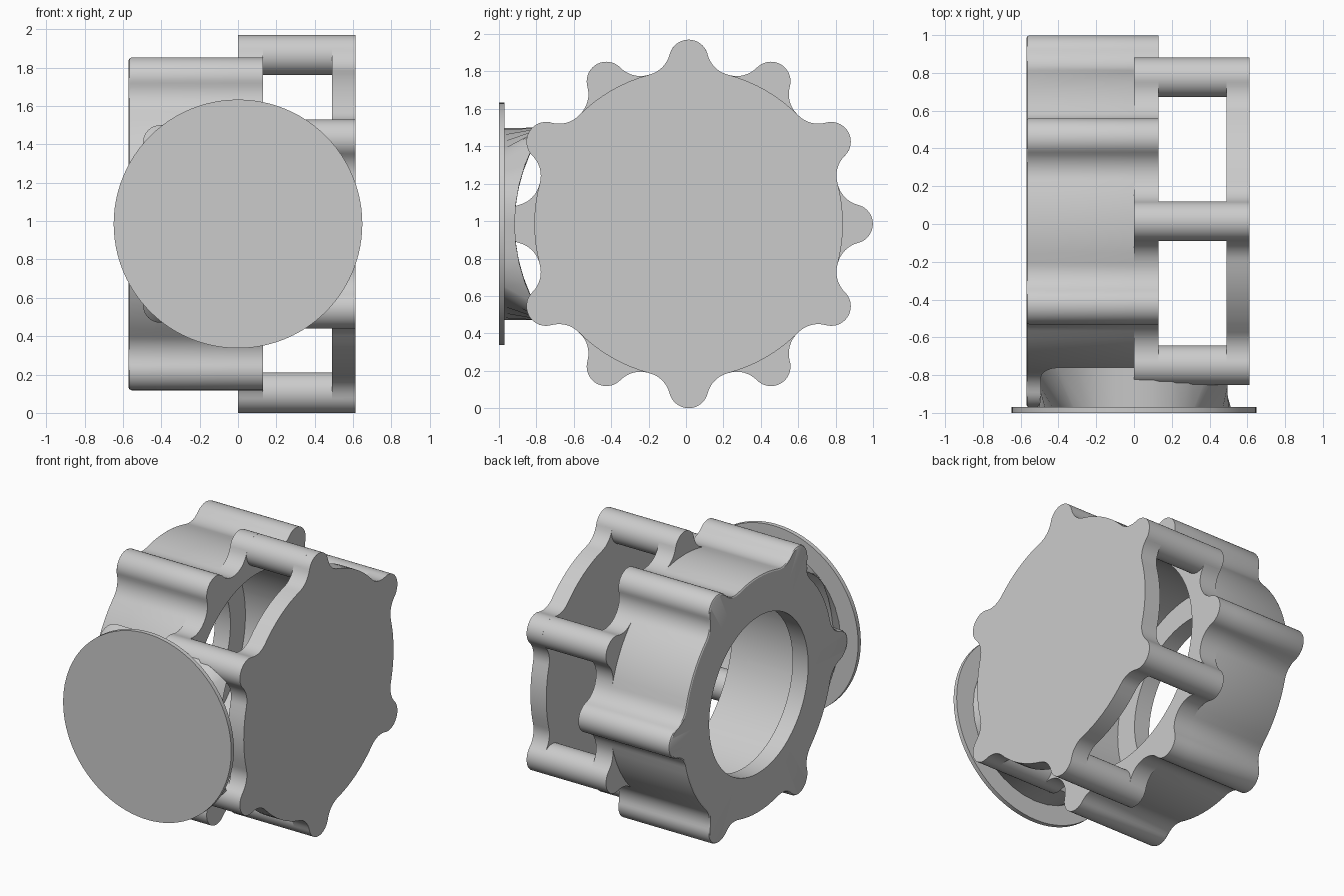
import bpy, bmesh
from math import sin, cos, pi, radians, sqrt, acos, atan2

cube = bpy.data.objects.get("Cube")
if cube:
    bpy.data.objects.remove(cube)

CY, CZ = 0.014, 0.985              # axis of the housing
BASE, LOBE, LOBE_R, FILLET = 0.825, 0.88, 0.105, 0.15
HOLE, BORE = 0.545, 0.71

grey = bpy.data.materials.new("plain grey")
grey.use_nodes = True
colour = (0.6, 0.6, 0.6, 1)
grey.diffuse_color = colour
grey.node_tree.nodes["Principled BSDF"].inputs["Base Color"].default_value = colour


def loft(name, loops, ring=False):
    """Bridge equal loops of points; close into a ring or cap both ends."""
    bm = bmesh.new()
    rows = [[bm.verts.new(p) for p in loop] for loop in loops]
    pairs = list(zip(rows, rows[1:]))
    if ring:
        pairs.append((rows[-1], rows[0]))
    else:
        bm.faces.new(rows[0])
        bm.faces.new(rows[-1])
    for a, b in pairs:
        n = len(a)
        for i in range(n):
            j = (i + 1) % n
            bm.faces.new((a[i], a[j], b[j], b[i]))
    bmesh.ops.recalc_face_normals(bm, faces=bm.faces)
    mesh = bpy.data.meshes.new(name)
    bm.to_mesh(mesh)
    bm.free()
    obj = bpy.data.objects.new(name, mesh)
    mesh.materials.append(grey)
    bpy.context.collection.objects.link(obj)
    bpy.ops.object.select_all(action='DESELECT')
    obj.select_set(True)
    bpy.context.view_layer.objects.active = obj
    bpy.ops.object.shade_smooth_by_angle(angle=radians(30))
    return obj


def arc(cx, cy, r, a0, a1, n):
    return [(cx + r * cos(a0 + (a1 - a0) * i / n),
             cy + r * sin(a0 + (a1 - a0) * i / n)) for i in range(n + 1)]


def lobed_outline(count, start):
    """Circle with filleted round lobes."""
    d = BASE + FILLET
    half = acos((d * d + LOBE ** 2 - (LOBE_R + FILLET) ** 2) / (2 * LOBE * d))
    fx, fy = d * cos(half), d * sin(half)
    turn = atan2(fy, fx - LOBE)
    rise = arc(LOBE, 0, LOBE_R, -turn, turn, 20)
    fall = arc(fx, fy, FILLET, turn + pi, half + pi, 8)
    if fall[-1][0] < 0:
        fall = arc(fx, fy, FILLET, turn - pi, half - pi, 8)
    enter = [(x, -y) for x, y in reversed(fall)]
    flat = arc(0, 0, BASE, half, 2 * pi / count - half, 8)
    sector = enter[:-1] + rise + fall[1:] + flat[1:-1]
    pts = []
    for k in range(count):
        a = start + 2 * pi * k / count
        pts += [(x * cos(a) - y * sin(a), x * sin(a) + y * cos(a)) for x, y in sector]
    return pts


def at_x(pts, x, scale=1):
    return [(x, CY + u * scale, CZ + v * scale) for u, v in pts]


def circle_at(pts, x, r):
    return [(x, CY + r * cos(atan2(v, u)), CZ + r * sin(atan2(v, u))) for u, v in pts]


# Hollow body with a softened back rim and an open bore
body = lobed_outline(6, 0)
loft("body_shell", [
    circle_at(body, -0.57, HOLE), at_x(body, -0.57, 0.985), at_x(body, -0.565, 0.995),
    at_x(body, -0.555), at_x(body, 0), circle_at(body, 0, BORE),
    circle_at(body, -0.45, BORE), circle_at(body, -0.45, HOLE)], ring=True)

# Collar where body lobes and arm lobes meet
collar = lobed_outline(12, 0)
loft("collar", [at_x(collar, 0), at_x(collar, 0.13),
                circle_at(collar, 0.13, BORE), circle_at(collar, 0, BORE)], ring=True)

# Solid end plate
plate = lobed_outline(6, pi / 6)
loft("end_plate", [at_x(plate, 0.49), at_x(plate, 0.612)])

# Round arms joining the plate to the collar
for k in range(6):
    a = pi / 6 + k * pi / 3
    rod = arc(LOBE * cos(a), LOBE * sin(a), LOBE_R, 0, 2 * pi, 40)[:-1]
    loft("arm_%d" % (k + 1), [at_x(rod, 0.02), at_x(rod, 0.55)])

# Front disc
rim = arc(0, CZ, 0.648, 0, 2 * pi, 96)[:-1]
loft("front_disc", [[(x, y, z) for x, z in rim] for y in (-1, -0.97)])

# Neck: round at the disc, rounded square with a curved end at the body
HX, HZ, CR = 0.495, 0.515, 0.09
square = []
for k, (sx, sz) in enumerate(((1, 1), (-1, 1), (-1, -1), (1, -1))):
    corner = arc(sx * (HX - CR), sz * (HZ - CR), CR, k * pi / 2, (k + 1) * pi / 2, 8)
    square += corner
    nx, nz = ((-1, 1), (-1, -1), (1, -1), (1, 1))[k]
    end = (nx * HX, nz * (HZ - CR)) if k % 2 else (nx * (HX - CR), nz * HZ)
    px, pz = corner[-1]
    square += [(px + (end[0] - px) * i / 8, pz + (end[1] - pz) * i / 8) for i in range(1, 8)]


def saddle(s):
    return [(x * s, CY - sqrt(0.93 ** 2 - (z * s) ** 2), CZ + z * s) for x, z in square]


start = [(0.513 * cos(atan2(z, x)), -0.972, CZ + 0.513 * sin(atan2(z, x))) for x, z in square]
loft("neck", [start] + [saddle(s) for s in (1, 0.8, 0.6, 0.4, 0.2, 0.02)])
